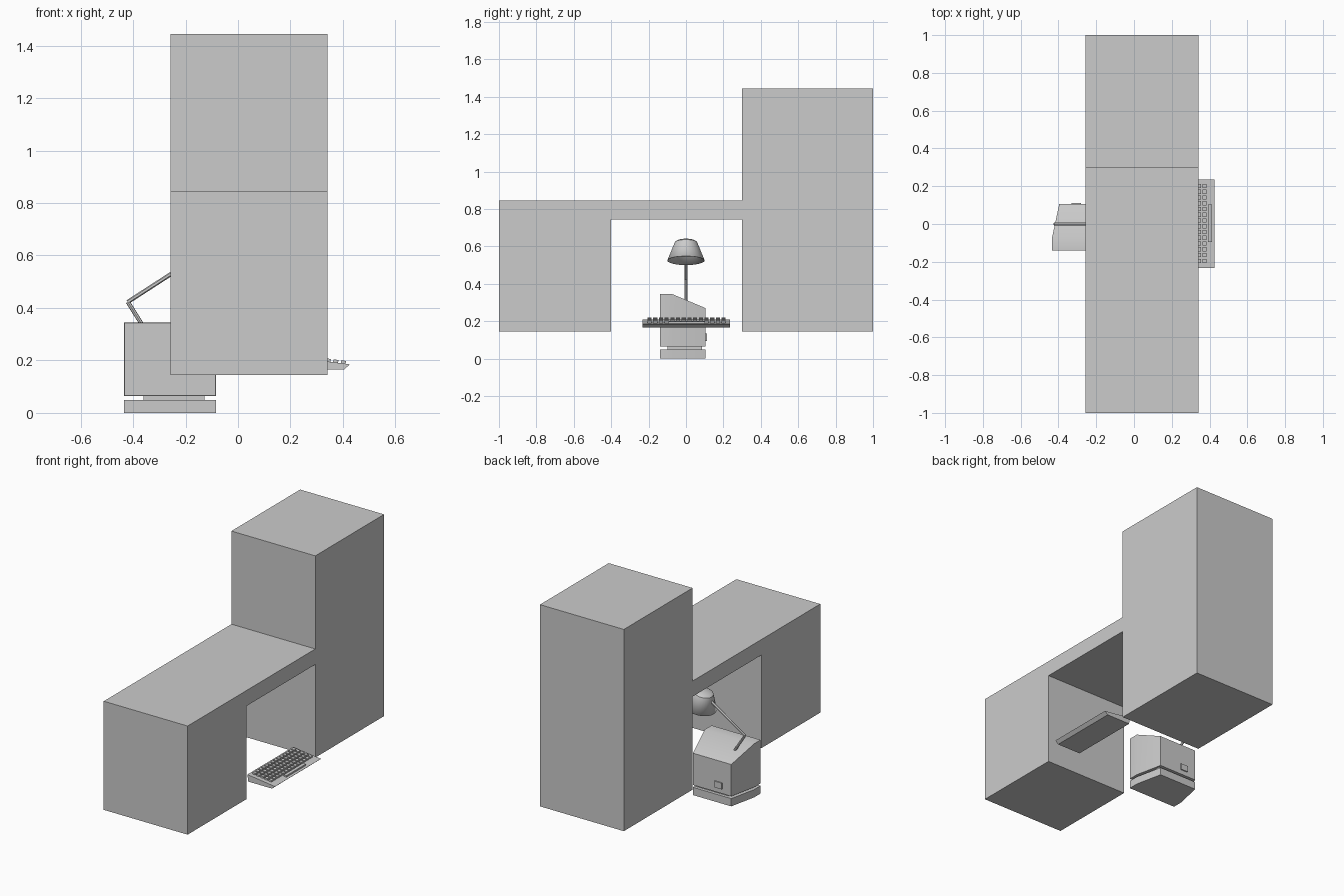
import bpy, bmesh, math
from mathutils import Vector, Matrix

old = bpy.data.objects.get("Cube")
if old:
    bpy.data.objects.remove(old, do_unlink=True)

# One flat grey for everything
GREY = (0.6, 0.6, 0.6, 1.0)
grey = bpy.data.materials.new("plain grey")
grey.use_nodes = True
grey.diffuse_color = GREY
grey.node_tree.nodes["Principled BSDF"].inputs["Base Color"].default_value = GREY


def finish(name, bm, smooth=False):
    bmesh.ops.recalc_face_normals(bm, faces=bm.faces)
    mesh = bpy.data.meshes.new(name)
    bm.to_mesh(mesh)
    bm.free()
    mesh.materials.append(grey)
    obj = bpy.data.objects.new(name, mesh)
    bpy.context.collection.objects.link(obj)
    if smooth:
        bpy.ops.object.select_all(action="DESELECT")
        obj.select_set(True)
        bpy.context.view_layer.objects.active = obj
        bpy.ops.object.shade_smooth_by_angle(angle=math.radians(30))
    return obj


def loft(bm, rings):
    """Join equal-length point rings and cap both ends."""
    loops = [[bm.verts.new(p) for p in ring] for ring in rings]
    n = len(loops[0])
    for a, b in zip(loops, loops[1:]):
        for i in range(n):
            j = (i + 1) % n
            bm.faces.new((a[i], a[j], b[j], b[i]))
    first = bm.faces.new(loops[0])
    bm.faces.new(loops[-1])
    return first


def rect(y, x, half, z0, z1):
    return [(x - half, y, z0), (x + half, y, z0), (x + half, y, z1), (x - half, y, z1)]


def rod(name, a, b, radius):
    a, b = Vector(a), Vector(b)
    d = b - a
    bm = bmesh.new()
    turn = Matrix.Translation((a + b) / 2) @ d.to_track_quat("Z", "Y").to_matrix().to_4x4()
    bmesh.ops.create_cone(bm, cap_ends=True, segments=12, radius1=radius,
                          radius2=radius, depth=d.length, matrix=turn)
    return finish(name, bm, True)


# Desk: pedestal, top and tall cabinet as one side profile
outline = [(-1, .145), (-.4, .145), (-.4, .745), (.3, .745), (.3, .145),
           (1, .145), (1, 1.445), (.3, 1.445), (.3, .845), (-1, .845)]
bm = bmesh.new()
loft(bm, [[(x, y, z) for y, z in outline] for x in (-.257, .341)])
finish("desk", bm)

# Computer: body with recessed screen, neck, base and rear socket
CX = -.259
bm = bmesh.new()
front = loft(bm, [rect(-.14, CX, .175, .065, .345),
                  rect(-.073, CX, .175, .065, .345),
                  rect(.105, CX, .137, .065, .27)])
bmesh.ops.inset_region(bm, faces=[front], thickness=.033)
bmesh.ops.inset_region(bm, faces=[front], thickness=.003, depth=-.01)
finish("computer_body", bm, True)

bm = bmesh.new()
loft(bm, [rect(-.14, CX, .175, 0, .05), rect(-.073, CX, .175, 0, .05),
          rect(.105, CX, .137, 0, .05)])
finish("computer_base", bm, True)

bm = bmesh.new()
loft(bm, [rect(-.1, CX + .015, .116, .048, .067), rect(.085, CX + .015, .116, .048, .067)])
finish("computer_neck", bm)

bm = bmesh.new()
loft(bm, [rect(.1, -.306, .026, .095, .135), rect(.112, -.306, .026, .095, .135)])
finish("rear_socket", bm)

# Lamp: two arms and a tilted open shade
elbow = (-.42, 0, .423)
rod("lamp_lower_arm", (-.343, 0, .3), elbow, .008)
rod("lamp_upper_arm", elbow, (-.135, 0, .607), .008)

bm = bmesh.new()
profile = [(.1, 0), (.06, .1), (.045, .109), (0, .112)]
verts = [bm.verts.new((r, 0, z)) for r, z in profile]
edges = [bm.edges.new(pair) for pair in zip(verts, verts[1:])]
bmesh.ops.spin(bm, geom=verts + edges, axis=(0, 0, 1), cent=(0, 0, 0),
               angle=2 * math.pi, steps=32)
bmesh.ops.remove_doubles(bm, verts=bm.verts, dist=.0005)
shade = finish("lamp_shade", bm, True)
shade.location = (-.1, 0, .525)
shade.rotation_euler.y = math.radians(-14)
wall = shade.modifiers.new("wall", "SOLIDIFY")
wall.thickness = .003

# Keyboard case
case = [(.236, .166), (.405, .166), (.427, .185), (.23, .21)]
bm = bmesh.new()
loft(bm, [[(x, y, z) for x, z in case] for y in (-.233, .235)])
finish("keyboard_case", bm)


# Keys follow the sloping top of the case
def key(bm, x, y, half_x, half_y):
    top = .21 - (x - .23) * .127
    tilt = Matrix.Rotation(math.atan(.127), 4, "Y")
    size = Matrix.Diagonal((2 * half_x, 2 * half_y, .022, 1))
    bmesh.ops.create_cube(bm, size=1, matrix=Matrix.Translation((x, y, top)) @ tilt @ size)


bm = bmesh.new()
for row in range(5):
    for col in range(14):
        key(bm, .256 + row * .029, -.195 + col * .0305, .0095, .011)
key(bm, .401, .004, .0095, .098)
finish("keyboard_keys", bm)
